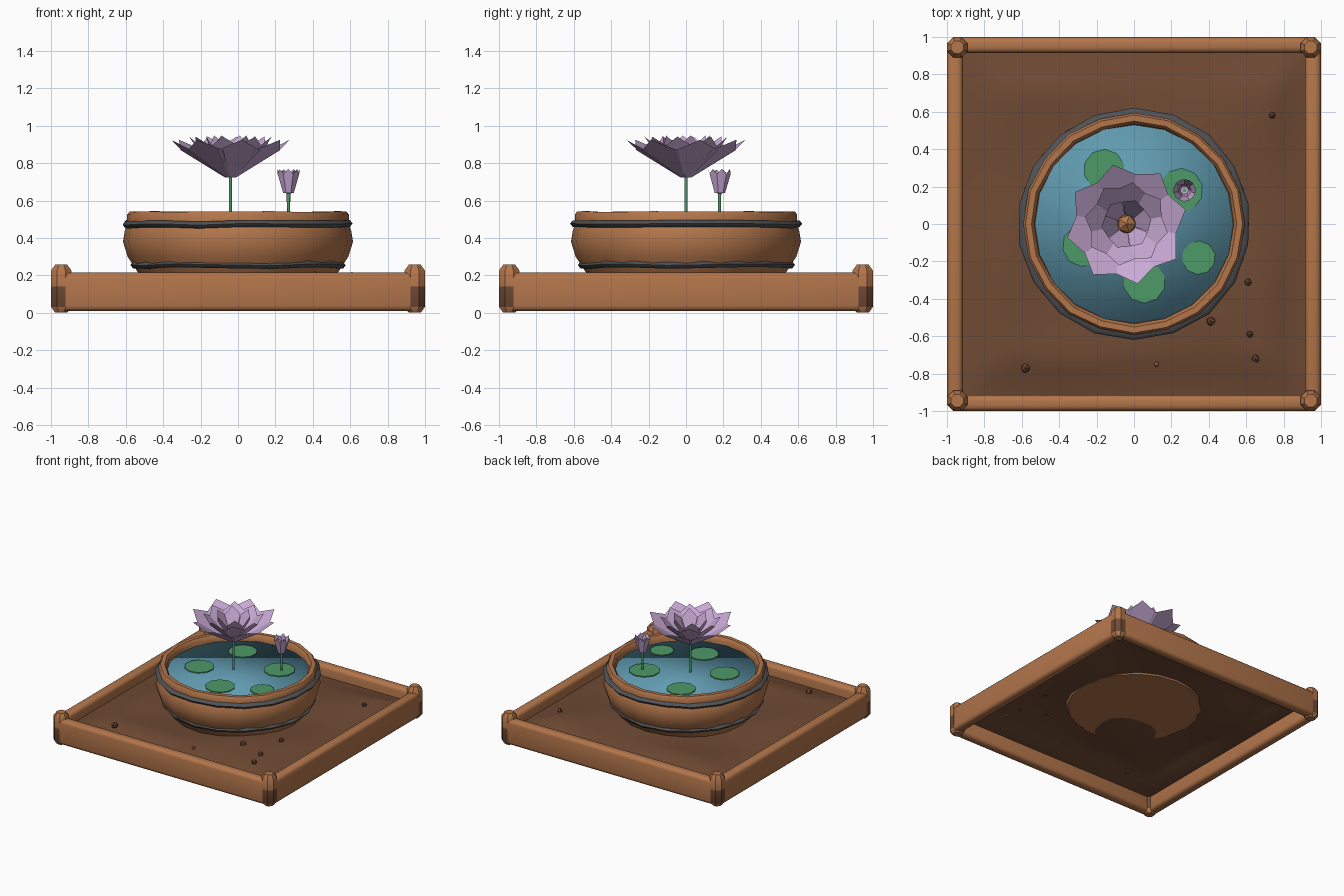
import bpy, bmesh, math, random
from mathutils import Vector

if "Cube" in bpy.data.objects:
    bpy.data.objects.remove(bpy.data.objects["Cube"])

random.seed(4)
TAU = math.tau


def mat(name, rgb):
    m = bpy.data.materials.new(name)
    m.diffuse_color = (*rgb, 1)
    m.use_nodes = True
    m.node_tree.nodes["Principled BSDF"].inputs["Base Color"].default_value = m.diffuse_color
    return m


WOOD = mat("warm_wood", (0.45, 0.18, 0.07))
SOIL = mat("soil_brown", (0.16, 0.069, 0.034))
WATER = mat("water_blue", (0.12, 0.33, 0.44))
LEAF = mat("leaf_green", (0.075, 0.32, 0.14))
PETAL = mat("petal_lilac", (0.58, 0.40, 0.66))
BAND = mat("dark_metal", (0.08, 0.083, 0.09))


def finish(bm, name, *mats, smooth=None, recalc=True):
    if recalc:
        bmesh.ops.recalc_face_normals(bm, faces=bm.faces)
    me = bpy.data.meshes.new(name)
    bm.to_mesh(me)
    bm.free()
    for m in mats:
        me.materials.append(m)
    if smooth is not None:
        for p in me.polygons:
            p.use_smooth = True
        if smooth < 180:
            me.set_sharp_from_angle(angle=math.radians(smooth))
    ob = bpy.data.objects.new(name, me)
    bpy.context.collection.objects.link(ob)
    return ob


def lathe(profile, n, center=(0, 0), turn=0.0, jitter=0.0, closed=False):
    """Revolve (radius, z) points; open ends are capped."""
    bm = bmesh.new()
    rings = []
    for i in range(n):
        a = turn + TAU * i / n
        dr, dz = random.uniform(-jitter, jitter), random.uniform(-jitter, jitter)
        rings.append([bm.verts.new((center[0] + (r + dr) * math.cos(a),
                                    center[1] + (r + dr) * math.sin(a), z + dz))
                      for r, z in profile])
    m = len(profile)
    for i in range(n):
        a, b = rings[i], rings[(i + 1) % n]
        for j in range(m if closed else m - 1):
            k = (j + 1) % m
            bm.faces.new((a[j], b[j], b[k], a[k]))
    if not closed:
        for j in (0, m - 1):
            bm.faces.new([r[j] for r in rings])
    return bm


# Tray beams with rounded edges
def beam(name, loc, size):
    bm = bmesh.new()
    bmesh.ops.create_cube(bm, size=1)
    for v in bm.verts:
        v.co = Vector(loc) + Vector(v.co[i] * size[i] for i in range(3))
    ob = finish(bm, name, WOOD, smooth=180)
    mod = ob.modifiers.new("round", "BEVEL")
    mod.width, mod.segments = 0.028, 3


for s, word in ((-1, "front"), (1, "back")):
    beam(word + "_beam", (0, s * 0.957, 0.112), (1.9, 0.083, 0.205))
for s, word in ((-1, "left"), (1, "right")):
    beam(word + "_beam", (s * 0.957, 0, 0.112), (0.083, 1.9, 0.205))

# Corner posts, soil-stained low down
for sx in (-1, 1):
    for sy in (-1, 1):
        bm = lathe([(0.035, 0.0), (0.058, 0.03), (0.059, 0.14), (0.059, 0.225), (0.035, 0.257)],
                   8, (sx * 0.945, sy * 0.945), TAU / 16)
        for f in bm.faces:
            c = f.calc_center_median()
            f.material_index = int(0.03 < c.z < 0.13)
        finish(bm, "corner_post", WOOD, SOIL, smooth=35)


# Soil sheet: uneven, sinking towards the frame
def soil_z(x, y):
    edge = max(abs(x), abs(y))
    t = min(1, max(0, (0.93 - edge) / 0.25))
    t = t * t * (3 - 2 * t)
    wave = 0.010 * math.sin(5 * x + 3.5 * y + 0.6) + 0.007 * math.sin(7 * y - 4 * x)
    return 0.125 + 0.05 * t + wave * t


bm = bmesh.new()
bmesh.ops.create_grid(bm, x_segments=26, y_segments=26, size=0.93)
for v in bm.verts:
    v.co.z = soil_z(v.co.x, v.co.y)
finish(bm, "soil", SOIL, smooth=180, recalc=False)

# Pebbles
for x, y, r, m in ((0.74, 0.58, 0.02, SOIL), (0.61, -0.31, 0.02, SOIL), (0.41, -0.52, 0.026, SOIL),
                   (0.62, -0.59, 0.02, SOIL), (0.65, -0.72, 0.022, SOIL), (0.12, -0.75, 0.015, WOOD),
                   (-0.58, -0.77, 0.026, SOIL)):
    bm = bmesh.new()
    bmesh.ops.create_icosphere(bm, subdivisions=1, radius=r)
    for v in bm.verts:
        v.co = v.co * random.uniform(0.9, 1.1) + Vector((x, y, soil_z(x, y) + 0.01))
    finish(bm, "pebble", m)

# Bowl and its rim
finish(lathe([(0.50, 0.167), (0.545, 0.23), (0.59, 0.30), (0.615, 0.38), (0.605, 0.44), (0.585, 0.49),
              (0.575, 0.51), (0.535, 0.51), (0.525, 0.46), (0.50, 0.40)], 20),
       "bowl", WOOD, smooth=40)
finish(lathe([(0.592, 0.488), (0.592, 0.525), (0.58, 0.541), (0.548, 0.541), (0.532, 0.522), (0.532, 0.488)],
             20, jitter=0.003, closed=True), "bowl_rim", WOOD, smooth=50)

# Metal bands
for name, r, z in (("upper_band", 0.60, 0.473), ("lower_band", 0.558, 0.257)):
    finish(lathe([(r + 0.022, z), (r + 0.008, z + 0.018), (r - 0.03, z + 0.018),
                  (r - 0.04, z), (r - 0.03, z - 0.018), (r + 0.008, z - 0.018)],
                 18, turn=TAU / 4, jitter=0.005, closed=True), name, BAND, smooth=60)

# Water, softly shaded
finish(lathe([(0.531, 0.44), (0.531, 0.486)], 20), "water", WATER, smooth=180)

# Lily pads
for x, y, r in ((-0.16, 0.29, 0.11), (0.25, 0.18, 0.118), (0.345, -0.18, 0.09),
                (0.055, -0.31, 0.113), (-0.27, -0.115, 0.113)):
    finish(lathe([(r, 0.487), (r, 0.494)], 10, (x, y), random.random()), "lily_pad", LEAF)

# Stems
FLOWER, BUD = (-0.04, 0.0), (0.27, 0.18)
finish(lathe([(0.009, 0.47), (0.009, 0.74)], 6, FLOWER), "flower_stem", LEAF, smooth=70)
finish(lathe([(0.008, 0.47), (0.010, 0.65)], 6, BUD), "bud_stem", LEAF, smooth=70)


# Petal rings: each petal is a creased kite
def petals(name, center, n, base, tip, half_width, turn, shoulder=0.72, jitter=0.0):
    bm = bmesh.new()
    for i in range(n):
        a = turn + TAU * i / n + random.uniform(-jitter, jitter)
        out, side = Vector((math.cos(a), math.sin(a), 0)), Vector((-math.sin(a), math.cos(a), 0))

        def pt(t, w):
            r = base[0] + (tip[0] - base[0]) * t
            z = base[1] + (tip[1] - base[1]) * t
            return bm.verts.new(Vector((*center, z)) + out * r + side * w)

        bw = base[0] * math.tan(math.pi / n)
        b0, b1, b2 = pt(0, -bw), pt(0, 0), pt(0, bw)
        s0, s1, s2 = pt(shoulder, -half_width), pt(shoulder - 0.02, 0), pt(shoulder, half_width)
        t = pt(1, 0)
        for f in ((b0, b1, s1, s0), (b1, b2, s2, s1), (s0, s1, t), (s1, s2, t)):
            bm.faces.new(f)
    finish(bm, name, PETAL, recalc=False)


DEG = math.radians
petals("outer_petals", FLOWER, 8, (0.03, 0.725), (0.325, 0.925), 0.115, DEG(12), jitter=0.04)
petals("middle_petals", FLOWER, 8, (0.03, 0.735), (0.225, 0.942), 0.085, DEG(34), jitter=0.05)
petals("inner_petals", FLOWER, 6, (0.03, 0.74), (0.135, 0.948), 0.06, DEG(10), jitter=0.05)
finish(lathe([(0.028, 0.722), (0.034, 0.732)], 8, FLOWER), "flower_base", PETAL)

# Flower heart
bm = bmesh.new()
bmesh.ops.create_icosphere(bm, subdivisions=1, radius=0.056)
for v in bm.verts:
    v.co += Vector((*FLOWER, 0.79))
finish(bm, "flower_heart", WOOD)

# Closed bud
petals("bud_outer_petals", BUD, 7, (0.026, 0.64), (0.06, 0.768), 0.026, 0.2, shoulder=0.8)
petals("bud_inner_petals", BUD, 6, (0.02, 0.645), (0.035, 0.765), 0.02, 0.6, shoulder=0.8)
finish(lathe([(0.012, 0.637), (0.026, 0.645)], 7, BUD), "bud_base", PETAL)
